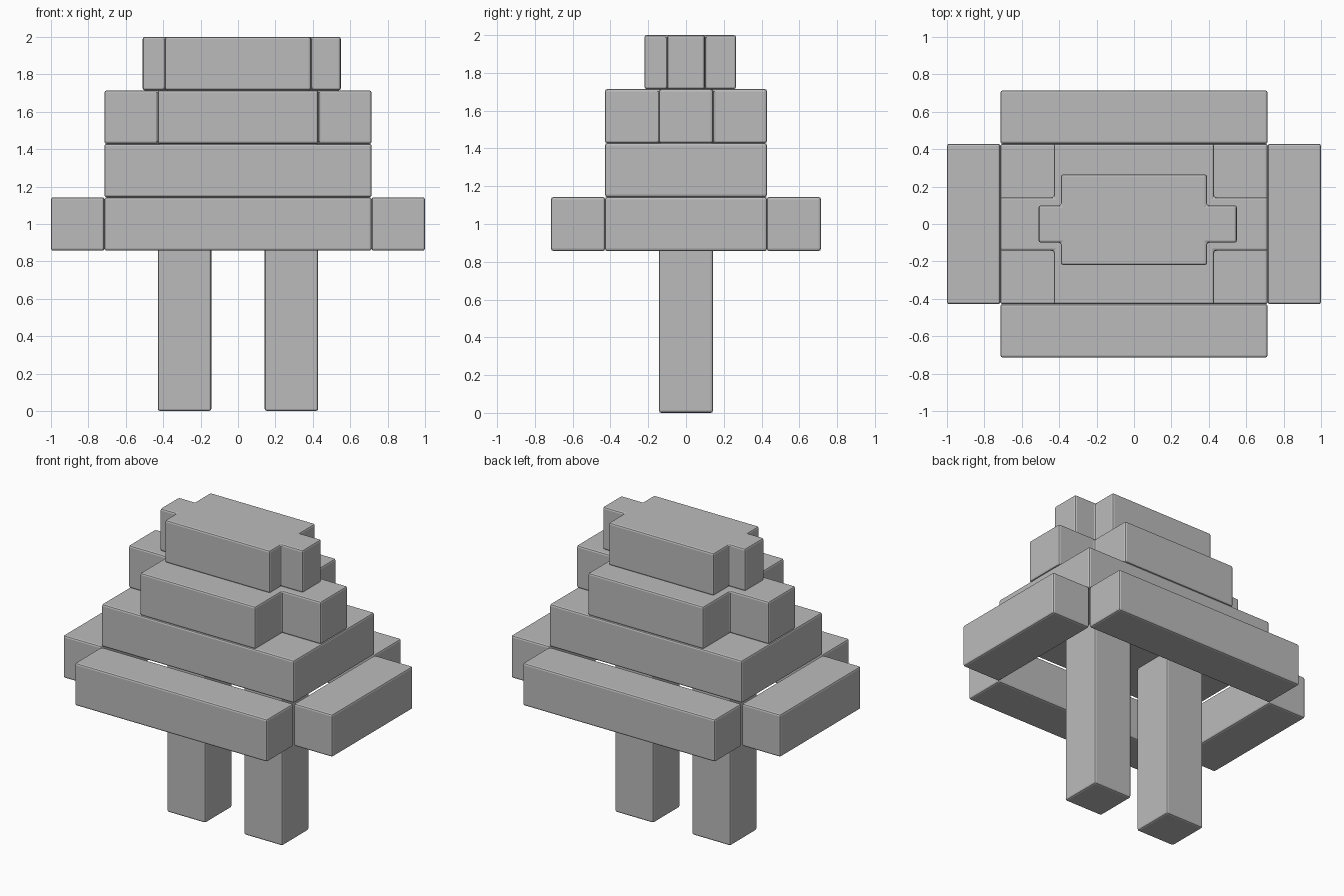
import bpy, bmesh

if "Cube" in bpy.data.objects:
    bpy.data.objects.remove(bpy.data.objects["Cube"])

U = 2 / 7  # block size

grey = bpy.data.materials.new("plain grey")
grey.diffuse_color = (0.5, 0.5, 0.5, 1)
grey.use_nodes = True
grey.node_tree.nodes["Principled BSDF"].inputs["Base Color"].default_value = grey.diffuse_color


def prism(name, outline, z0, z1):
    """Extrude a plan outline upwards and soften its outer edges."""
    bm = bmesh.new()
    base = bm.faces.new([bm.verts.new((x, y, z0)) for x, y in outline])
    top = bmesh.ops.extrude_face_region(bm, geom=[base], use_keep_orig=True)
    verts = [v for v in top["geom"] if isinstance(v, bmesh.types.BMVert)]
    bmesh.ops.translate(bm, verts=verts, vec=(0, 0, z1 - z0))
    bmesh.ops.recalc_face_normals(bm, faces=bm.faces)
    mesh = bpy.data.meshes.new(name)
    bm.to_mesh(mesh)
    bm.free()
    mesh.materials.append(grey)
    obj = bpy.data.objects.new(name, mesh)
    bpy.context.collection.objects.link(obj)
    bevel = obj.modifiers.new("soft edges", 'BEVEL')
    bevel.width = 0.012
    bevel.segments = 2
    return obj


def rect(x0, x1, y0, y1):
    return [(x0, y0), (x1, y0), (x1, y1), (x0, y1)]


def cross(x0, x1, y0, y1, wx0, wx1, wy):
    """Rectangle with a narrower wing on the left and right."""
    return [(x0, y0), (x1, y0), (x1, -wy), (wx1, -wy), (wx1, wy), (x1, wy),
            (x1, y1), (x0, y1), (x0, wy), (wx0, wy), (wx0, -wy), (x0, -wy)]


for side, s in (("left", -1), ("right", 1)):
    # Trunks run up into the hollow under the crown
    c = s * U
    prism(side + "_trunk", rect(c - U / 2, c + U / 2, -U / 2, U / 2), 0, 4 * U)
    # Side bars of the hollow bottom ring
    a, b = sorted((s * 2.5 * U, s * 3.5 * U))
    prism(side + "_bar", rect(a, b, -1.5 * U, 1.5 * U), 3 * U, 4 * U)

# Front and back bars of the ring
for side, s in (("front", -1), ("back", 1)):
    a, b = sorted((s * 1.5 * U, s * 2.5 * U))
    prism(side + "_bar", rect(-2.5 * U, 2.5 * U, a, b), 3 * U, 4 * U)

# Stepped crown
prism("lower_crown", rect(-2.5 * U, 2.5 * U, -1.5 * U, 1.5 * U), 4 * U, 5 * U)
prism("middle_crown", cross(-1.5 * U, 1.5 * U, -1.5 * U, 1.5 * U,
                            -2.5 * U, 2.5 * U, U / 2), 5 * U, 6 * U)
prism("top_crown", cross(-0.39, 0.39, -0.22, 0.265, -0.51, 0.55, 0.10), 6 * U, 2)
